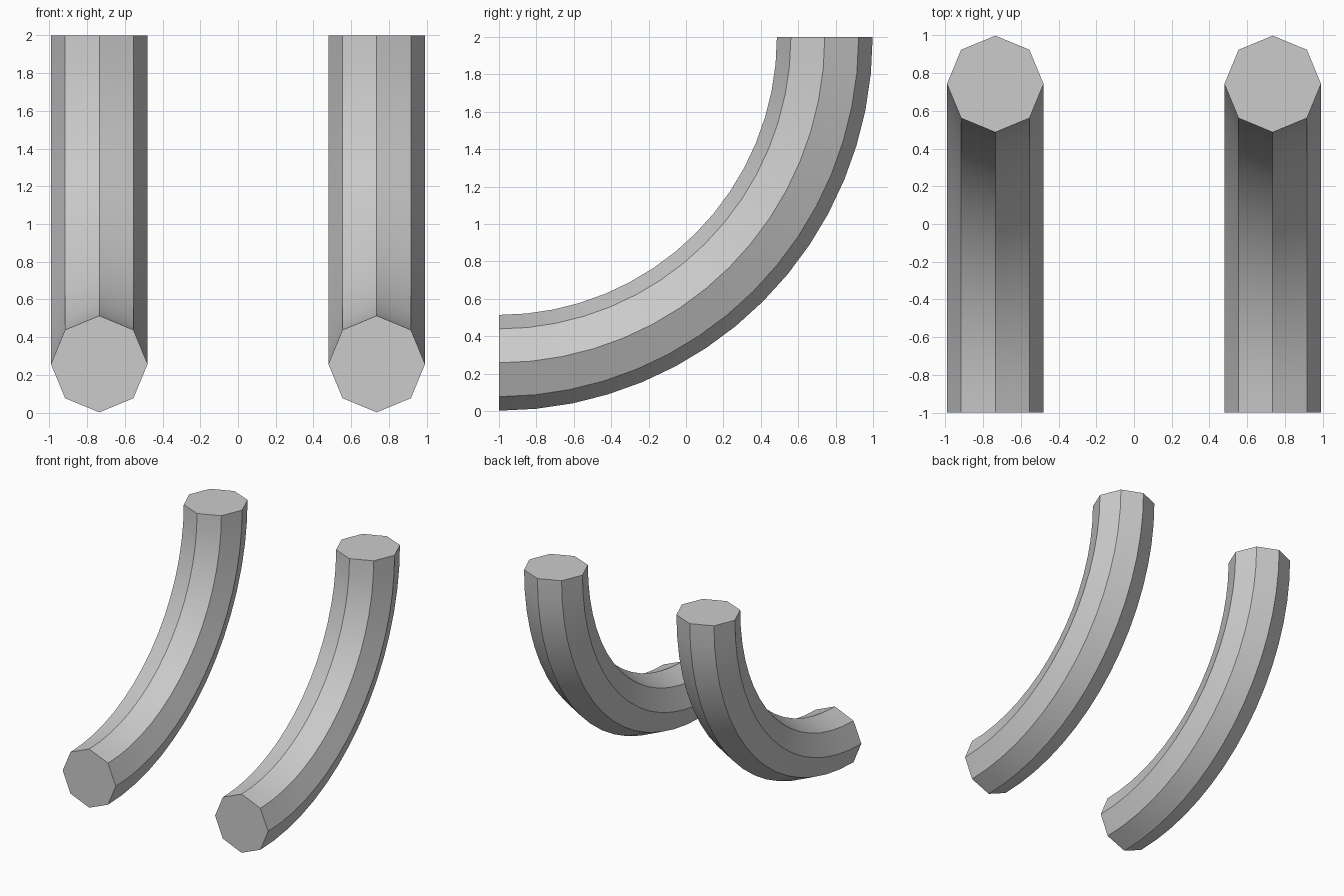
import bpy, bmesh
from math import pi, radians
from mathutils import Matrix, Vector

if "Cube" in bpy.data.objects:
    bpy.data.objects.remove(bpy.data.objects["Cube"])

BEND, RADIUS, OFFSET, STEPS = 1.742, 0.256, 0.735, 16
PIVOT = Vector((0, -1, 2))


def bent_tube(name, x):
    bm = bmesh.new()
    # octagonal front end, facing -y, corner pointing up
    place = Matrix.Translation((x, -1, 2 - BEND)) @ Matrix.Rotation(pi / 2, 4, 'X')
    ring = bmesh.ops.create_circle(bm, cap_ends=True, segments=8, radius=RADIUS, matrix=place)
    cap = bm.faces[:]
    # sweep a quarter turn up to the vertical end, keeping the front cap
    res = bmesh.ops.spin(bm, geom=cap, cent=PIVOT, axis=(1, 0, 0),
                         angle=pi / 2, steps=STEPS, use_duplicate=False)
    # cap any open end
    bmesh.ops.holes_fill(bm, edges=[e for e in bm.edges if e.is_boundary], sides=8)
    bmesh.ops.recalc_face_normals(bm, faces=bm.faces[:])
    mesh = bpy.data.meshes.new(name)
    bm.to_mesh(mesh)
    bm.free()
    obj = bpy.data.objects.new(name, mesh)
    bpy.context.collection.objects.link(obj)
    # smooth along the bend, crisp along the eight edges
    bpy.ops.object.select_all(action='DESELECT')
    obj.select_set(True)
    bpy.context.view_layer.objects.active = obj
    bpy.ops.object.shade_smooth_by_angle(angle=radians(30))


# matching pair of curved tubes
bent_tube("left_curved_tube", -OFFSET)
bent_tube("right_curved_tube", OFFSET)
